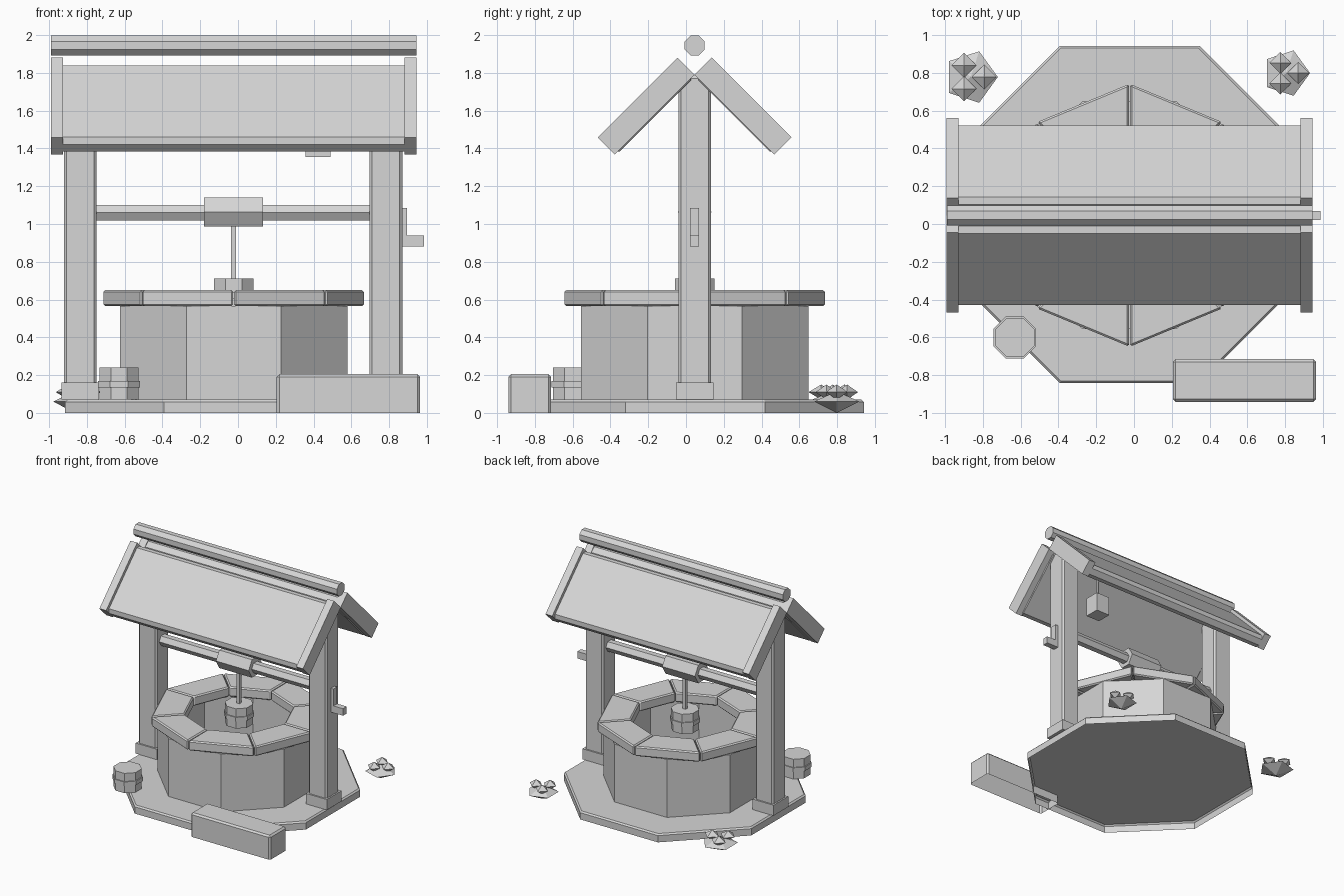
import bpy, bmesh, math
from mathutils import Matrix, Vector

if "Cube" in bpy.data.objects:
    bpy.data.objects.remove(bpy.data.objects["Cube"], do_unlink=True)

stone = bpy.data.materials.new("light_grey")
stone.use_nodes = True
GREY = (0.67, 0.67, 0.67, 1)
stone.diffuse_color = GREY
stone.node_tree.nodes["Principled BSDF"].inputs["Base Color"].default_value = GREY

CX, CY = -0.023, 0.046       # centre of the well
EIGHTH = math.pi / 8
FLAT = 1 / math.cos(EIGHTH)  # corner radius of an octagon from its flat radius


def finish(name, bm, bevel=0):
    bmesh.ops.recalc_face_normals(bm, faces=bm.faces)
    mesh = bpy.data.meshes.new(name)
    bm.to_mesh(mesh)
    bm.free()
    mesh.materials.append(stone)
    ob = bpy.data.objects.new(name, mesh)
    bpy.context.collection.objects.link(ob)
    if bevel:
        mod = ob.modifiers.new("bevel", "BEVEL")
        mod.width = bevel
        mod.segments = 1
        mod.limit_method = "ANGLE"


def box(name, lo, hi, bevel=0, matrix=Matrix.Identity(4), open_bottom=False):
    bm = bmesh.new()
    bmesh.ops.create_cube(bm, size=1)
    for v in bm.verts:
        v.co = [(a + b) / 2 + c * (b - a) for a, b, c in zip(lo, hi, v.co)]
    if open_bottom:
        lowest = min(bm.faces, key=lambda f: f.calc_center_median().z)
        bmesh.ops.delete(bm, geom=[lowest], context="FACES_ONLY")
    bm.transform(matrix)
    finish(name, bm, bevel)


def lathe(name, profile, sides, phase, matrix, ring=False, open_bottom=False):
    """Faceted solid from (radius, height) points; ring joins the profile's ends."""
    bm = bmesh.new()
    rings = []
    for r, z in profile:
        angles = [phase + math.tau * i / sides for i in range(sides)]
        rings.append([bm.verts.new((r * math.cos(a), r * math.sin(a), z)) for a in angles])
    pairs = list(zip(rings, rings[1:]))
    if ring:
        pairs.append((rings[-1], rings[0]))
    else:
        if profile[0][0] > 0 and not open_bottom:
            bm.faces.new(rings[0])
        if profile[-1][0] > 0:
            bm.faces.new(rings[-1])
    for a, b in pairs:
        for i in range(sides):
            j = (i + 1) % sides
            bm.faces.new((a[i], a[j], b[j], b[i]))
    bmesh.ops.remove_doubles(bm, verts=bm.verts, dist=0.0001)
    bm.transform(matrix)
    finish(name, bm)


def at(x, y, z=0):
    return Matrix.Translation((x, y, z))


def bar(name, radius, x0, x1, z, sides, phase):
    """Faceted bar lying along x."""
    turn = Matrix.Rotation(math.pi / 2, 4, "Y")
    lathe(name, [(radius, 0), (radius, x1 - x0)], sides, phase, at(x0, CY, z) @ turn)


# Ground slab, hollow underneath, and well wall
slab = 0.892 * FLAT
lathe("ground_slab", [(slab, 0), (slab, 0.058), (slab - 0.013, 0.07)],
      8, EIGHTH, at(CX, CY + 0.004), open_bottom=True)
lathe("well_wall", [(0.602 * FLAT, 0.07), (0.602 * FLAT, 0.567), (0.5, 0.567), (0.5, 0.07)],
      8, EIGHTH, at(CX, CY), ring=True)

# Rim blocks with narrow joints at the corners
for i in range(8):
    bm = bmesh.new()
    corners = []
    for radius, a, side in ((0.43, i, 1), (0.694, i, 1), (0.694, i + 1, -1), (0.43, i + 1, -1)):
        ang = a * math.pi / 4
        along = Vector((-math.sin(ang), math.cos(ang), 0)) * 0.003 * side
        corners.append(Vector((math.cos(ang), math.sin(ang), 0)) * radius + along)
    base = bm.faces.new([bm.verts.new(c + Vector((CX, CY, 0.565))) for c in corners])
    copy = bmesh.ops.extrude_face_region(bm, geom=[base], use_keep_orig=True)["geom"]
    bmesh.ops.translate(bm, vec=(0, 0, 0.085),
                        verts=[g for g in copy if isinstance(g, bmesh.types.BMVert)])
    finish(f"rim_block_{i + 1}", bm, 0.01)

# Posts and their feet
for side, x in (("right", -0.835), ("left", 0.783)):
    box(f"{side}_post", (x - 0.087, CY - 0.087, 0.07), (x + 0.087, CY + 0.087, 1.785), 0.014)
    box(f"{side}_post_foot", (x - 0.1, CY - 0.1, 0.07), (x + 0.1, CY + 0.1, 0.16))

# Roof: two sloping panels framed by end boards, local x runs down the slope
for name, spin in (("front", -1), ("back", 1)):
    slope = (at(CX, CY, 1.79) @ Matrix.Rotation(math.pi / 2 * spin, 4, "Z")
             @ Matrix.Rotation(math.pi / 4, 4, "Y"))
    box(f"{name}_roof_panel", (0.005, -0.935, -0.006), (0.597, 0.935, 0.102), 0.028, slope)
    for n, y in (("a", -0.936), ("b", 0.936)):
        box(f"{name}_end_board_{n}", (0, y - 0.032, 0), (0.597, y + 0.032, 0.129), 0, slope)
bar("ridge_pole", 0.057, -0.99, 0.945, 1.945, 8, EIGHTH)

# Winding gear
bar("axle", 0.048, -0.76, 0.71, 1.06, 6, math.pi / 2)
bar("rope_drum", 0.089, -0.18, 0.132, 1.063, 6, math.pi / 2)
box("crank_arm", (0.86, 0.02, 0.88), (0.895, 0.07, 1.085))
box("crank_handle", (0.88, 0.02, 0.88), (0.985, 0.07, 0.94))
box("rope", (CX - 0.013, CY - 0.013, 0.7), (CX + 0.013, CY + 0.013, 1))

# Bucket on the rope and a matching barrel on the slab, each with a hoop
side, hoop = 0.104 * FLAT, 0.112 * FLAT
staves = [(side, 0), (side, 0.065), (hoop, 0.065), (hoop, 0.1), (side, 0.1), (side, 0.17)]
lathe("bucket", staves, 8, EIGHTH, at(CX, CY, 0.541))
lathe("barrel", staves, 8, EIGHTH, at(-0.63, -0.6, 0.07))

# Hanging lantern
box("lantern", (0.358, CY - 0.065, 1.355), (0.49, CY + 0.065, 1.52))
box("lantern_rod", (0.417, CY - 0.007, 1.51), (0.431, CY + 0.007, 1.775))

# Trough block, hollow underneath
box("trough", (0.205, -0.94, 0), (0.963, -0.715, 0.205), 0.014, open_bottom=True)

# Spiky plants: a five-sided crystal with three small buds
for name, x, y, r in (("right", -0.863, 0.777, 0.143), ("left", 0.805, 0.798, 0.126)):
    lathe(f"{name}_plant", [(0, 0), (r, 0.06), (0, 0.115)], 5, 0, at(x, y))
    for i in range(3):
        a = math.tau * i / 3
        bud = at(x + 0.5 * r * math.cos(a), y + 0.5 * r * math.sin(a), 0.11)
        lathe(f"{name}_plant_bud_{i + 1}", [(0, -0.04), (0.46 * r, 0), (0, 0.04)], 4, 0, bud)
